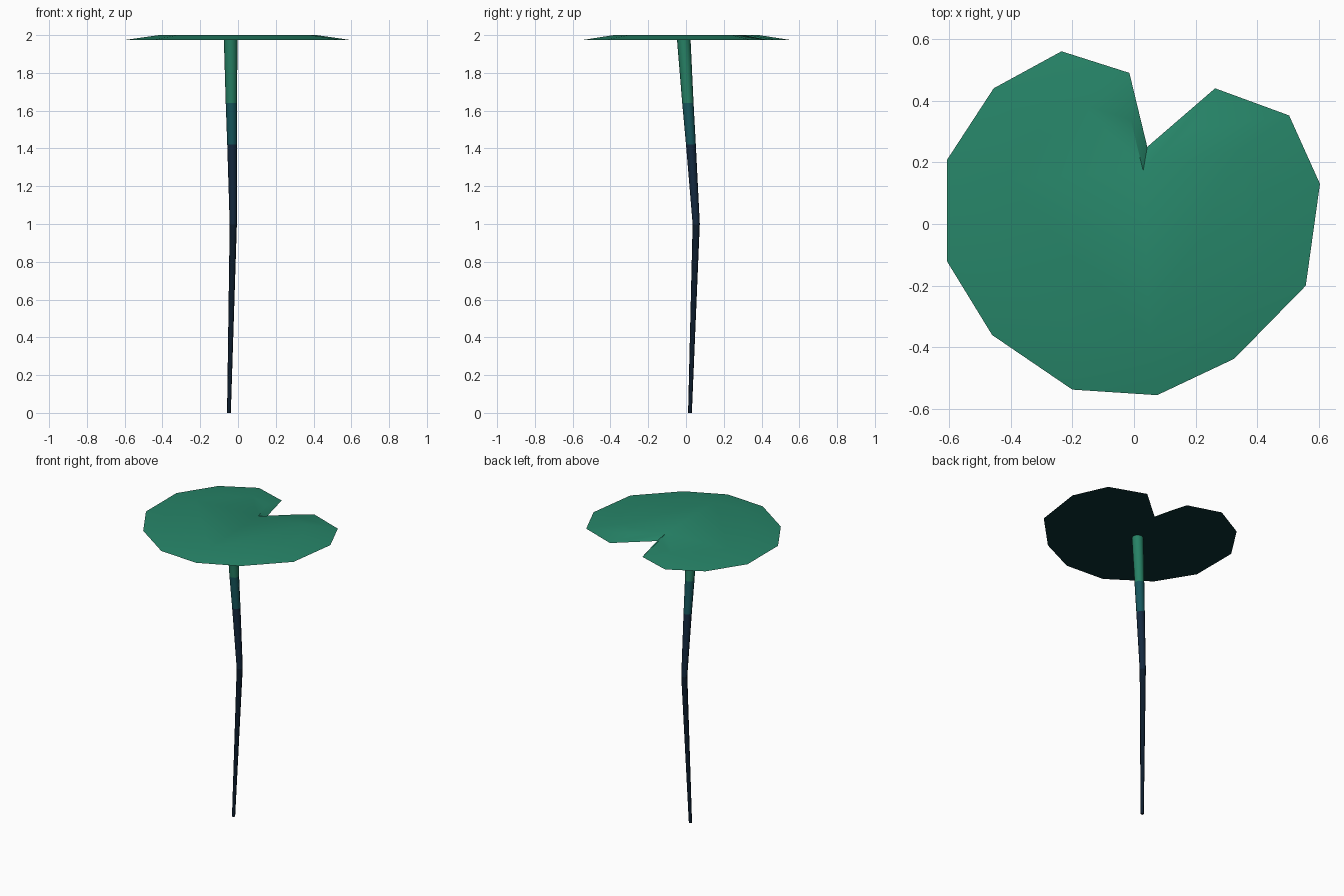
import bpy, bmesh, math
from mathutils import Vector

if "Cube" in bpy.data.objects:
    bpy.data.objects.remove(bpy.data.objects["Cube"])


def material(name, rgb):
    m = bpy.data.materials.new(name)
    m.diffuse_color = (*rgb, 1)
    m.use_nodes = True
    m.node_tree.nodes["Principled BSDF"].inputs["Base Color"].default_value = m.diffuse_color
    return m


leaf_green = material("leaf green", (0.020, 0.235, 0.140))
under_teal = material("underside dark teal", (0.003, 0.030, 0.034))
stem_green = material("stem green", (0.020, 0.220, 0.130))
stem_teal = material("stem teal", (0.008, 0.095, 0.110))
stem_navy = material("stem navy", (0.007, 0.022, 0.050))
stem_deep = material("stem deep navy", (0.004, 0.012, 0.026))


def finish(bm, name, mats, angle):
    bmesh.ops.recalc_face_normals(bm, faces=bm.faces)
    me = bpy.data.meshes.new(name)
    bm.to_mesh(me)
    bm.free()
    ob = bpy.data.objects.new(name, me)
    bpy.context.collection.objects.link(ob)
    for m in mats:
        me.materials.append(m)
    bpy.ops.object.select_all(action='DESELECT')
    bpy.context.view_layer.objects.active = ob
    ob.select_set(True)
    bpy.ops.object.shade_smooth_by_angle(angle=math.radians(angle))
    return ob


# Lily pad: notched outline, sloping rim up to a flat top, flat dark underside
outline = [(-0.015, 0.49), (-0.235, 0.56), (-0.455, 0.44), (-0.607, 0.207),
           (-0.607, -0.12), (-0.46, -0.36), (-0.2, -0.537), (0.075, -0.555),
           (0.325, -0.437), (0.557, -0.2), (0.603, 0.13), (0.503, 0.352),
           (0.263, 0.44), (0.043, 0.25)]
bm = bmesh.new()
rim = [bm.verts.new((x, y, 1.973)) for x, y in outline]
top = [bm.verts.new((x * 0.69, y * 0.69, 2.0)) for x, y in outline]
n = len(rim)
for i in range(n):
    j = (i + 1) % n
    bm.faces.new((rim[i], rim[j], top[j], top[i]))
bm.faces.new(top)
underside = bm.faces.new(rim[::-1])
underside.material_index = 1
finish(bm, "lily_pad", [leaf_green, under_teal], 40)

# Stem: tapered rings bending at mid height, one colour per band
rings = [(-0.048, 0.021, 0.0, 0.010), (-0.025, 0.054, 1.0, 0.019),
         (-0.031, 0.026, 1.42, 0.026), (-0.035, 0.010, 1.64, 0.030),
         (-0.039, -0.012, 1.98, 0.036)]
SIDES = 8
bm = bmesh.new()
loops = [[bm.verts.new((cx + r * math.cos(2 * math.pi * k / SIDES),
                        cy + r * math.sin(2 * math.pi * k / SIDES), z))
          for k in range(SIDES)] for cx, cy, z, r in rings]
for band, (a, b) in enumerate(zip(loops, loops[1:])):
    for k in range(SIDES):
        m = (k + 1) % SIDES
        bm.faces.new((a[k], a[m], b[m], b[k])).material_index = band
bm.faces.new(loops[0][::-1])
bm.faces.new(loops[-1]).material_index = 3
finish(bm, "stem", [stem_deep, stem_navy, stem_teal, stem_green], 50)
